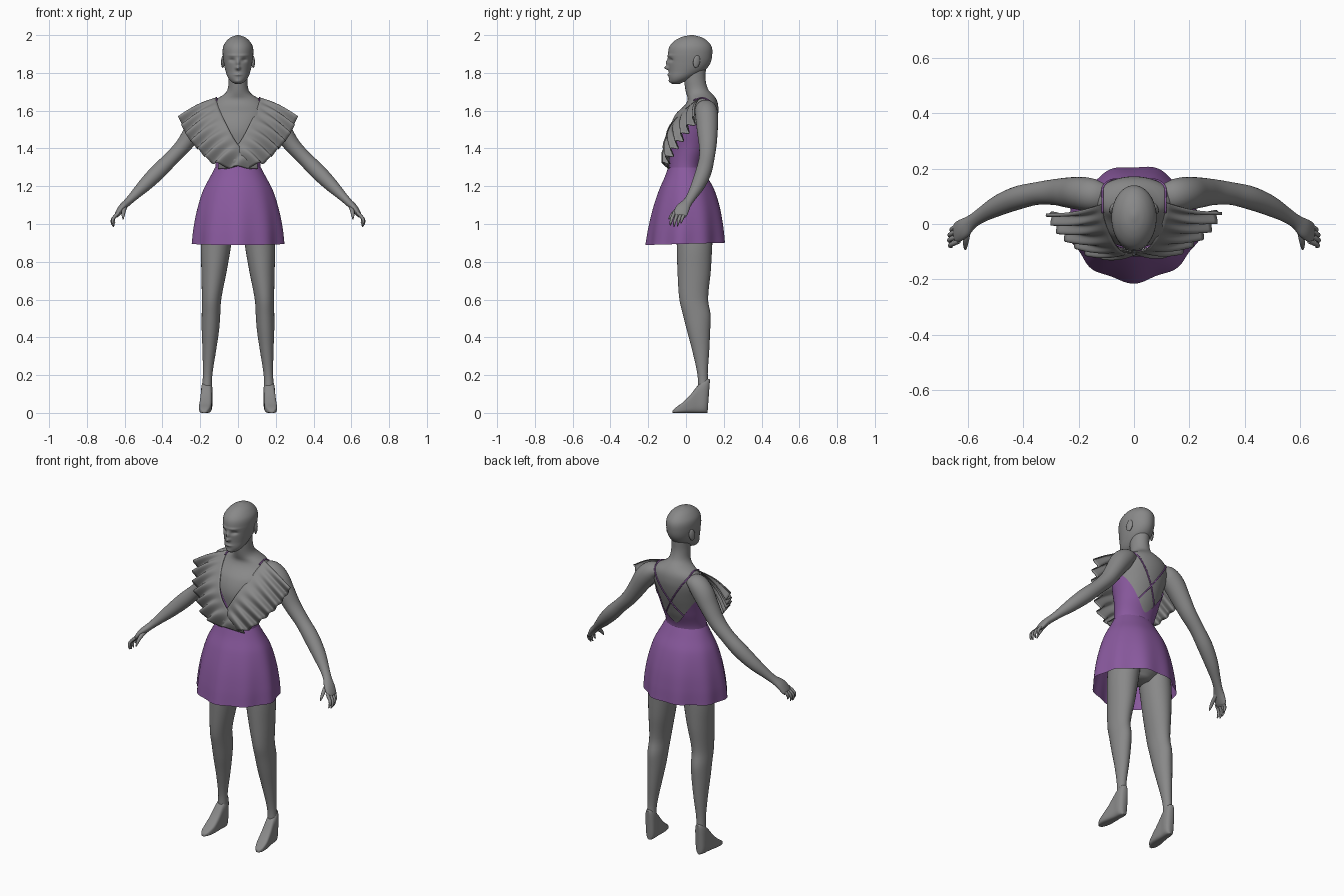
import bpy
import bmesh
from math import sin, cos, pi, sqrt, exp, radians
from mathutils import Vector

cube = bpy.data.objects.get("Cube")
if cube:
    bpy.data.objects.remove(cube, do_unlink=True)


def material(name, color):
    mat = bpy.data.materials.new(name)
    mat.use_nodes = True
    mat.diffuse_color = (*color, 1)
    mat.node_tree.nodes["Principled BSDF"].inputs["Base Color"].default_value = (*color, 1)
    return mat


GREY = material("mid grey", (0.25, 0.25, 0.25))
PURPLE = material("purple cloth", (0.25, 0.1, 0.34))


def interp(rows, t):
    """Smooth interpolation of rows, each keyed by its ascending first value."""
    last = len(rows) - 1
    i = 0
    while i < last - 1 and t > rows[i + 1][0]:
        i += 1
    a, b = rows[i], rows[i + 1]
    p, n = rows[max(i - 1, 0)], rows[min(i + 2, last)]
    h = b[0] - a[0]
    u = min(max((t - a[0]) / h, 0), 1)
    out = []
    for k in range(1, len(a)):
        ma = (b[k] - p[k]) / (b[0] - p[0]) * h
        mb = (n[k] - a[k]) / (n[0] - a[0]) * h
        d = b[k] - a[k]
        out.append(a[k] + u * (ma + u * (3 * d - 2 * ma - mb + u * (ma + mb - 2 * d))))
    return out


def skin(name, rings, mat, closed=True, caps=True):
    """Bridge rows of points into one smooth surface."""
    bm = bmesh.new()
    grid = [[bm.verts.new(p) for p in ring] for ring in rings]
    count = len(grid[0])
    for r, s in zip(grid, grid[1:]):
        for j in range(count if closed else count - 1):
            k = (j + 1) % count
            bm.faces.new((r[j], r[k], s[k], s[j]))
    if closed and caps:
        bm.faces.new(grid[0])
        bm.faces.new(grid[-1])
    bmesh.ops.recalc_face_normals(bm, faces=bm.faces)
    mesh = bpy.data.meshes.new(name)
    bm.to_mesh(mesh)
    bm.free()
    mesh.materials.append(mat)
    mesh.shade_smooth()
    mesh.set_sharp_from_angle(angle=radians(50))
    obj = bpy.data.objects.new(name, mesh)
    bpy.context.collection.objects.link(obj)
    return obj


def angles(n):
    return [2 * pi * j / n for j in range(n)]


def steps(a, b, n):
    return [a + (b - a) * i / n for i in range(n + 1)]


def column(name, rows, mat, n=32, levels=40):
    """Upright form from rows of z, x, y, half width, half depth."""
    rings = []
    for z in steps(rows[0][0], rows[-1][0], levels):
        x, y, w, d = interp(rows, z)
        rings.append([(x + w * cos(a), y + d * sin(a), z) for a in angles(n)])
    return skin(name, rings, mat)


def sweep(name, points, mat, ref, n=14, sub=5):
    """Tube through points of x, y, z, radius, radius along ref."""
    rows = [(i, *p) for i, p in enumerate(points)]
    end = len(points) - 1
    rings = []
    for t in steps(0, end, end * sub):
        x, y, z, r, q = interp(rows, t)
        tangent = Vector(interp(rows, min(t + .05, end))[:3]) - Vector(interp(rows, max(t - .05, 0))[:3])
        side = tangent.cross(Vector(ref)).normalized()
        up = side.cross(tangent).normalized()
        rings.append([Vector((x, y, z)) + side * r * cos(a) + up * q * sin(a) for a in angles(n)])
    return skin(name, rings, mat)


# Torso and neck
TORSO = [(.92, 0, .04, .05, .06), (.98, 0, .04, .15, .11), (1.07, 0, .035, .172, .122),
         (1.18, 0, .015, .14, .105), (1.29, 0, -.003, .113, .082), (1.4, 0, .018, .124, .098),
         (1.5, 0, .033, .145, .118), (1.58, 0, .057, .158, .113), (1.63, 0, .082, .145, .088),
         (1.66, 0, .085, .118, .076), (1.685, 0, .073, .075, .07), (1.71, 0, .058, .056, .061),
         (1.76, 0, .047, .05, .057), (1.82, 0, .045, .05, .06)]
column("torso", TORSO, GREY, 48, 80)

# Head, with the face shaped by soft bumps and hollows
HEAD = [(1.742, 0, -.052, .014, .02), (1.752, 0, -.045, .034, .038), (1.775, 0, -.025, .053, .066),
        (1.81, 0, .003, .066, .094), (1.85, 0, .017, .075, .111), (1.9, 0, .022, .081, .117),
        (1.94, 0, .024, .078, .111), (1.97, 0, .026, .06, .086), (1.99, 0, .028, .035, .05),
        (2.0, 0, .03, .006, .008)]
head = column("head", HEAD, GREY, 96, 90)
BUMPS = [(0, 1.826, .011, .01, -.022), (0, 1.853, .009, .018, -.013), (0, 1.79, .019, .006, -.007),
         (0, 1.755, .02, .01, -.006)]
for s in (1, -1):
    BUMPS += [(s * .032, 1.868, .015, .01, .011), (s * .03, 1.892, .024, .007, -.004)]
for v in head.data.vertices:
    if v.co.y < -.01:
        v.co.y += sum(amt * exp(-((v.co.x - x) / w) ** 2 - ((v.co.z - z) / h) ** 2)
                      for x, z, w, h, amt in BUMPS)

# Limbs, ears and shoes
LEG = [(.12, .164, .092, .027, .03), (.2, .161, .088, .025, .027), (.33, .152, .078, .036, .045),
       (.44, .146, .066, .046, .062), (.52, .143, .057, .049, .073), (.6, .14, .041, .051, .076),
       (.75, .127, .043, .067, .088), (.89, .116, .045, .08, .094), (1.02, .1, .045, .08, .1)]
ARM = [(.11, .1, 1.62, .035, .045), (.15, .105, 1.605, .053, .058), (.19, .11, 1.565, .058, .06),
       (.235, .113, 1.495, .05, .055), (.285, .115, 1.42, .043, .047), (.35, .11, 1.35, .039, .041),
       (.42, .094, 1.28, .042, .042), (.49, .066, 1.21, .036, .037), (.55, .032, 1.15, .025, .027),
       (.585, .008, 1.115, .02, .026), (.615, -.016, 1.085, .019, .036),
       (.638, -.03, 1.053, .014, .037), (.645, -.033, 1.04, .008, .03)]
SHOE = [(-.072, .179, .01, .012), (-.055, .178, .024, .028), (-.02, .174, .032, .053),
        (.02, .17, .032, .092), (.06, .167, .03, .142), (.095, .165, .03, .172),
        (.118, .164, .023, .18), (.127, .164, .012, .176)]


def power(v):
    return (1 if v > 0 else -1) * abs(v) ** .55


for s, side in ((1, "left"), (-1, "right")):
    column(side + "_leg", [(z, s * x, *rest) for z, x, *rest in LEG], GREY)
    sweep(side + "_arm", [(s * x, *rest) for x, *rest in ARM], GREY, (0, 1, 0), 24)
    # Four fingers fan out from the knuckles
    for i in range(4):
        y = -.062 + .019 * i
        reach = (.9, 1, .95, .75)[i]
        finger = [(.632, y, 1.06, .009, .009), (.632 + .03 * reach, y - .012, 1.06 - .032 * reach, .0085, .0085),
                  (.632 + .034 * reach, y - .018, 1.06 - .055 * reach, .007, .007),
                  (.632 + .027 * reach, y - .021, 1.06 - .075 * reach, .003, .003)]
        sweep(f"{side}_finger_{i + 1}", [(s * x, *rest) for x, *rest in finger], GREY, (0, 1, 0), 10)
    thumb = [(.6, -.02, 1.09, .013, .013), (.605, -.055, 1.068, .011, .011),
             (.608, -.078, 1.045, .008, .008), (.608, -.092, 1.025, .003, .003)]
    sweep(side + "_thumb", [(s * x, *rest) for x, *rest in thumb], GREY, (1, 0, 0), 10)

    # Wedge shoe, lofted from toe to heel
    rings = []
    for y in steps(SHOE[0][0], SHOE[-1][0], 28):
        x, w, h = interp(SHOE, y)
        ring = []
        for a in angles(32):
            z = h / 2 * (1 + power(sin(a)))
            lean = .013 * (1 - z / h) if y > .09 else 0
            ring.append((s * x + w * power(cos(a)), y - lean * (y - .09) / .037, z))
        rings.append(ring)
    skin(side + "_wedge_shoe", rings, GREY)

    bpy.ops.mesh.primitive_uv_sphere_add(segments=20, ring_count=12, location=(s * .079, .056, 1.86))
    ear = bpy.context.object
    ear.name = side + "_ear"
    ear.scale = (.009, .019, .034)
    ear.rotation_euler = (radians(-10), 0, s * radians(20))
    ear.data.shade_smooth()
    ear.data.materials.append(GREY)

    # Thin strap over the shoulder, crossing the bare back
    path = [(s * .113, .04, 1.655, .004, .004), (s * .114, .09, 1.668, .004, .004)]
    for u in steps(0, 1, 10):
        x, z = s * (.112 - .2 * u), 1.645 - .305 * u
        _, cy, w, d = interp(TORSO, z)
        path.append((x, cy + d * sqrt(max(1 - (x / w) ** 2, .05)) + .002, z, .004, .004))
    sweep(side + "_back_strap", path, PURPLE, (1, 0, 0), 8, 3)

# Bodice: low V at the front, open back
rings = []
for v in steps(0, 1, 16):
    ring = []
    for a in angles(72):
        c = abs(cos(a))
        top = min(1.53, 1.41 + .26 * c) if sin(a) < 0 else 1.33 + .2 * c ** 1.5
        z = 1.27 + (top - 1.27) * v
        _, cy, w, d = interp(TORSO, z)
        ring.append(((w + .006) * cos(a), cy + (d + .006) * sin(a), z))
    rings.append(ring)
skin("bodice", rings, PURPLE, caps=False)

# Flared skirt with soft folds that grow towards the hem
SKIRT = [(.895, 0, .238, .206), (.98, .002, .231, .196), (1.08, .004, .213, .177),
         (1.18, .004, .183, .146), (1.25, 0, .147, .112), (1.3, -.004, .121, .09)]
rings = []
for z in steps(.895, 1.3, 32):
    cy, w, d = interp(SKIRT, z)
    fold = .04 * ((1.3 - z) / .405) ** 1.3
    ring = []
    for a in angles(120):
        f = 1 + fold * (sin(9 * a + 3 * pi) * .7 + .45 * cos(4 * a + .4))
        drop = .006 * sin(a) * (1.3 - z) / .405
        ring.append((w * f * cos(a), cy + d * f * sin(a), z + drop))
    rings.append(ring)
skin("skirt", rings, PURPLE, caps=False)

# Wrapped ruffle collar: two wavy sheets from the neckline to a loose edge
INNER = [(0, .117, .07, 1.668), (.25, .1, -.005, 1.61), (.5, .055, -.09, 1.515),
         (.75, 0, -.105, 1.42), (1, -.1, -.083, 1.318)]
OUTER = [(0, .312, .048, 1.562), (.25, .275, -.015, 1.475), (.5, .21, -.07, 1.395),
         (.75, .115, -.112, 1.318), (1, -.105, -.088, 1.292)]
for s, side in ((1, "left"), (-1, "right")):
    rows = []
    for t in steps(0, 1, 120):
        a, b = Vector(interp(INNER, t)), Vector(interp(OUTER, t))
        row = []
        for v in steps(0, 1, 14):
            p = a.lerp(b, v) + Vector((0, -.012, .014)) * sin(pi * v)
            wave = .02 * v ** 1.3 * sin(2 * pi * (8 * t + .12 * v)) * min(1, 6 * (1 - t))
            p += Vector((.35, -.75, .55)) * wave
            row.append((s * p.x, p.y + (.006 if s > 0 else 0), p.z))
        rows.append(row)
    ruffle = skin(side + "_ruffle", rows, GREY, closed=False)
    solid = ruffle.modifiers.new("thickness", "SOLIDIFY")
    solid.thickness = .004
    solid.offset = 0
